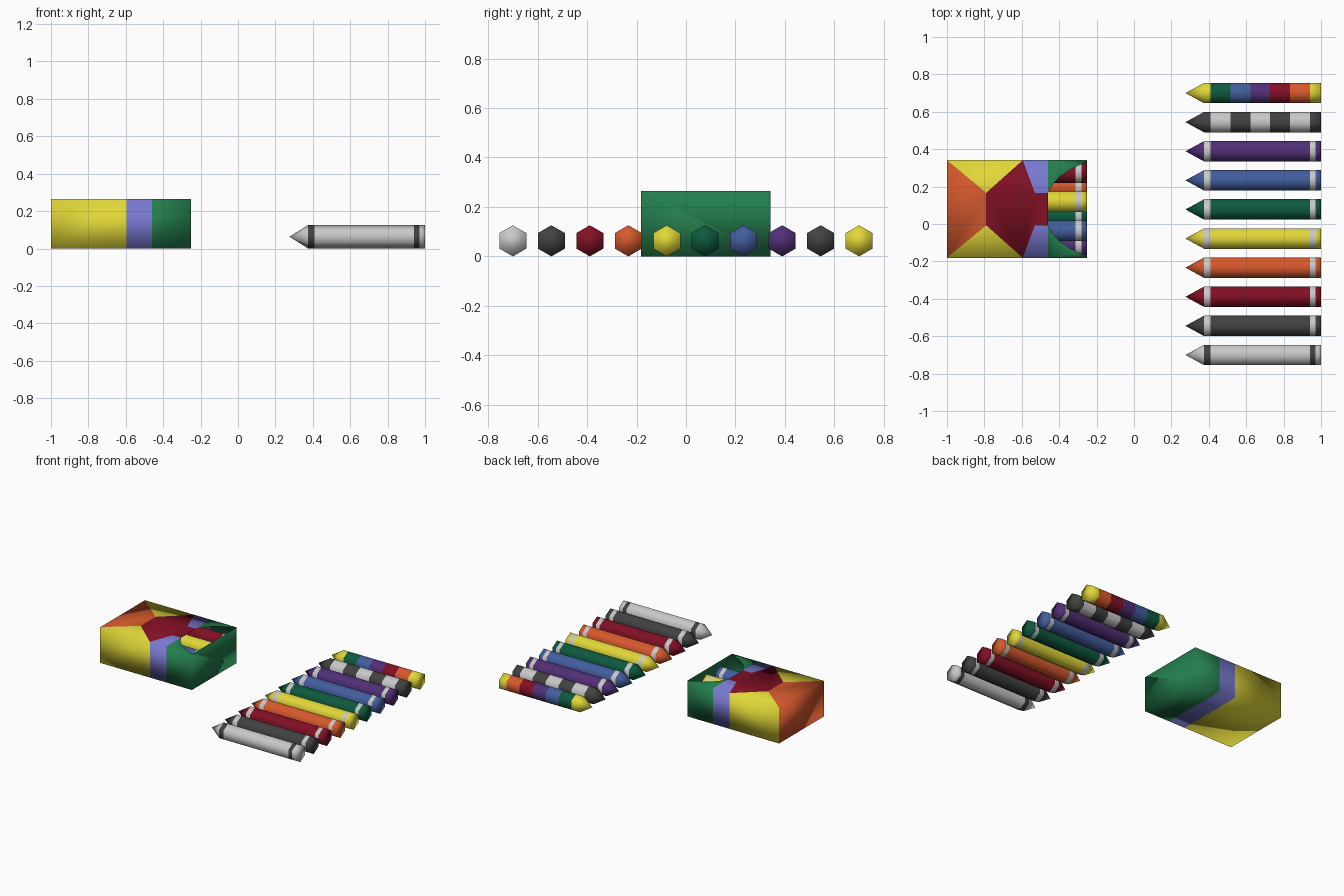
import bpy, bmesh, math

if "Cube" in bpy.data.objects:
    bpy.data.objects.remove(bpy.data.objects["Cube"])

# ---- colours (linear) ----
COLOURS = {
    "yellow": (0.75, 0.68, 0.04), "orange": (0.67, 0.10, 0.026),
    "dark_red": (0.22, 0.005, 0.018), "box_green": (0.017, 0.21, 0.075),
    "deep_green": (0.004, 0.10, 0.047), "blue": (0.055, 0.11, 0.34),
    "purple": (0.08, 0.028, 0.18), "violet": (0.19, 0.19, 0.64),
    "charcoal": (0.053, 0.053, 0.053), "light_grey": (0.58, 0.58, 0.58),
}
NAMES = list(COLOURS)
MATS = []
for n, c in COLOURS.items():
    m = bpy.data.materials.new(n)
    m.diffuse_color = (*c, 1)
    m.use_nodes = True
    m.node_tree.nodes["Principled BSDF"].inputs["Base Color"].default_value = m.diffuse_color
    MATS.append(m)


def finish(bm, name):
    """Turn a bmesh into a smooth-shaded object with the shared palette."""
    bmesh.ops.remove_doubles(bm, verts=bm.verts, dist=1e-5)
    bmesh.ops.recalc_face_normals(bm, faces=bm.faces)
    for f in bm.faces:
        f.smooth = True
    me = bpy.data.meshes.new(name)
    bm.to_mesh(me)
    bm.free()
    for m in MATS:
        me.materials.append(m)
    ob = bpy.data.objects.new(name, me)
    bpy.context.collection.objects.link(ob)
    return ob


# ---- crayons: six-sided stick along x, point towards -x ----
R = 0.063


def crayon(name, bands, loc):
    """bands: (start x, colour) pairs, the first starting at the cone base."""
    bm = bmesh.new()
    xs = [b[0] for b in bands] + [1.0]
    rings = [[bm.verts.new((x, R * math.sin(i * math.pi / 3), R * math.cos(i * math.pi / 3)))
              for i in range(6)] for x in xs]
    tip = bm.verts.new((0.275, 0, 0))
    tip_colour = NAMES.index(bands[-1][1])
    for i in range(6):
        j = (i + 1) % 6
        bm.faces.new((tip, rings[0][i], rings[0][j])).material_index = tip_colour
        for a, b, (_, col) in zip(rings, rings[1:], bands):
            bm.faces.new((a[i], b[i], b[j], a[j])).material_index = NAMES.index(col)
    bm.faces.new(rings[-1]).material_index = tip_colour
    ob = finish(bm, name)
    ob.location = loc


def plain(body, ring="light_grey"):
    return [(0.375, ring), (0.41, body), (0.94, ring), (0.97, body)]


def striped(end, stripes):
    return ([(0.375, end)] + [(0.41 + 0.106 * i, c) for i, c in enumerate(stripes)]
            + [(0.94, end)])


RAINBOW = ["dark_red", "orange", "yellow", "deep_green", "blue", "purple"]
row = [("grey_crayon", plain("light_grey", "charcoal")), ("charcoal_crayon", plain("charcoal"))]
row += [(c + "_crayon", plain(c)) for c in RAINBOW]
row += [("banded_crayon", striped("charcoal", ["light_grey", "charcoal"] * 2 + ["light_grey"])),
        ("rainbow_crayon", striped("yellow", ["deep_green", "blue", "purple", "dark_red", "orange"]))]
STEP = 0.1556
for i, (name, bands) in enumerate(row):
    crayon(name, bands, (0, (i - 4.5) * STEP, R))

# crayons packed in the box, alternating between two layers
CY = 0.08
for i, c in enumerate(RAINBOW):
    crayon("boxed_" + c + "_crayon", plain(c),
           (-1.252, CY + (2.5 - i) * STEP / 2, 0.165 if i % 2 == 0 else 0.068))

# ---- box: thin shell with a curved window in the lid ----
W, H, h = 0.261, 0.264, 0.087      # half width, height, inner half width
X0, X1, X2, X3 = -1.0, -0.595, -0.46, -0.25
bm = bmesh.new()


def face(pts, col):
    bm.faces.new([bm.verts.new((x, y + CY, z)) for x, y, z in pts]).material_index = NAMES.index(col)


def lid(pts, col):
    face([(x, y, H) for x, y in pts], col)


# walls and base in bands along x
for a, b, col in ((X0, X1, "yellow"), (X1, X2, "violet"), (X2, X3, "box_green")):
    for y in (-W, W):
        face([(a, y, 0), (b, y, 0), (b, y, H), (a, y, H)], col)
    face([(a, -W, 0), (b, -W, 0), (b, W, 0), (a, W, 0)], col)

# end walls; the right one shares the window corners
E = 0.252
face([(X0, -W, 0), (X0, W, 0), (X0, W, H), (X0, -W, H)], "orange")
face([(X3, -W, 0), (X3, W, 0), (X3, W, H), (X3, E, H), (X3, -E, H), (X3, -W, H)], "box_green")

# lid pattern
lid([(X0, -W), (X0, W), (-0.79, h), (-0.79, -h)], "orange")
lid([(-0.79, -h), (X1, -W), (-0.53, -h), (-0.53, h), (X1, W), (-0.79, h)], "dark_red")
lid([(-0.53, -h), (X2, -h), (X2, h), (-0.53, h)], "dark_red")
window = [(X2, h), (-0.435, 0.13), (-0.40, 0.17), (-0.35, 0.205), (-0.30, 0.232), (X3, E)]
for s in (-1, 1):
    lid([(X0, s * W), (X1, s * W), (-0.79, s * h)], "yellow")
    lid([(X1, s * W), (X2, s * W), (X2, s * h), (-0.53, s * h)], "violet")
    lid([(x, s * y) for x, y in window] + [(X3, s * W), (X2, s * W)], "box_green")
finish(bm, "crayon_box")
